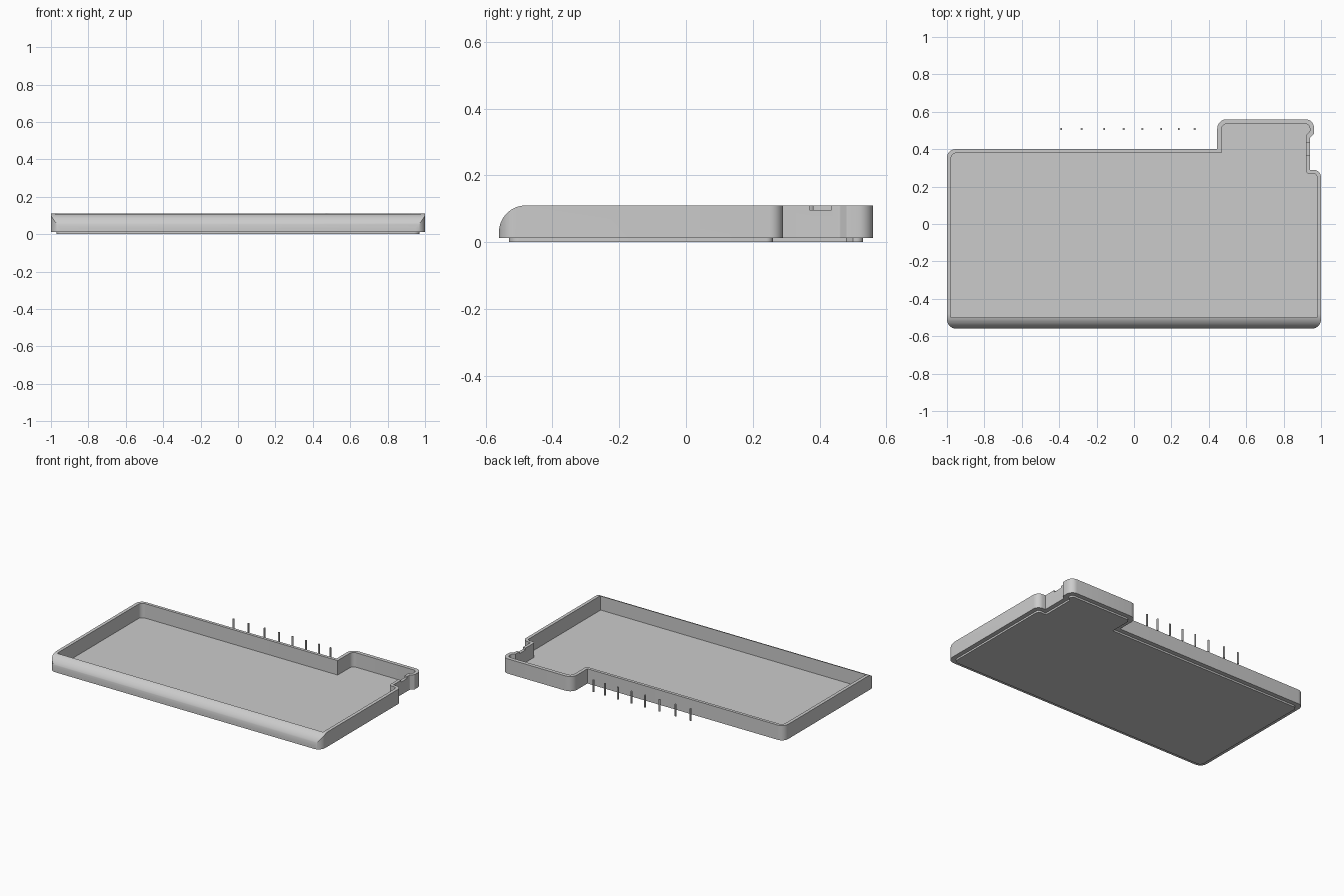
import bpy, bmesh, math
from mathutils import Vector, Matrix

if "Cube" in bpy.data.objects:
    bpy.data.objects.remove(bpy.data.objects["Cube"])

grey = bpy.data.materials.new("plain grey")
grey.diffuse_color = (0.6, 0.6, 0.6, 1)
grey.use_nodes = True
grey.node_tree.nodes["Principled BSDF"].inputs["Base Color"].default_value = grey.diffuse_color


def rounded(corners, steps=8):
    """Turn (x, y, radius) corners into a filleted outline."""
    out = []
    n = len(corners)
    for i, (x, y, r) in enumerate(corners):
        p = Vector((x, y))
        if r == 0:
            out.append(p)
            continue
        a = (Vector(corners[i - 1][:2]) - p).normalized()
        b = (Vector(corners[(i + 1) % n][:2]) - p).normalized()
        half = a.angle(b) / 2
        c = p + (a + b).normalized() * (r / math.sin(half))
        t = r / math.tan(half)
        s, e = p + a * t - c, p + b * t - c
        a0 = math.atan2(s.y, s.x)
        sweep = (math.atan2(e.y, e.x) - a0 + math.pi) % (2 * math.pi) - math.pi
        for k in range(steps + 1):
            w = a0 + sweep * k / steps
            out.append(c + Vector((math.cos(w), math.sin(w))) * r)
    return out


def finish(name, bm):
    bmesh.ops.recalc_face_normals(bm, faces=bm.faces)
    me = bpy.data.meshes.new(name)
    bm.to_mesh(me)
    bm.free()
    me.materials.append(grey)
    ob = bpy.data.objects.new(name, me)
    bpy.context.collection.objects.link(ob)
    return ob


def prism(name, verts, vec):
    """Extrude a closed 3D outline along vec."""
    bm = bmesh.new()
    f = bm.faces.new([bm.verts.new(v) for v in verts])
    new = bmesh.ops.extrude_face_region(bm, geom=[f])["geom"]
    bmesh.ops.translate(bm, vec=vec, verts=[g for g in new if isinstance(g, bmesh.types.BMVert)])
    return finish(name, bm)


def slab(name, corners, z0, z1):
    return prism(name, [(p.x, p.y, z0) for p in rounded(corners)], (0, 0, z1 - z0))


def select(ob):
    bpy.ops.object.select_all(action='DESELECT')
    ob.select_set(True)
    bpy.context.view_layer.objects.active = ob


def boolean(ob, cutter, op):
    m = ob.modifiers.new(op, 'BOOLEAN')
    m.operation, m.solver, m.object = op, 'EXACT', cutter
    select(ob)
    bpy.ops.object.modifier_apply(modifier=m.name)
    bpy.data.objects.remove(cutter)


def smooth(ob):
    select(ob)
    bpy.ops.object.shade_smooth_by_angle(angle=math.radians(30))


# Tray body: outer outline with the raised-back corner and side recess
tray = slab("tray", [
    (-1, -.56, .05), (1, -.56, .05), (1, .29, .04), (.94, .29, 0),
    (.94, .46, .012), (.962, .482, .012), (.962, .56, .045),
    (.445, .56, .05), (.445, .40, 0), (-1, .40, .045)], .012, .11)

# Rounded front edge
side = [(-.56, 0)] + [(-.48 - .08 * math.cos(a), .03 + .08 * math.sin(a))
                      for a in [math.pi / 2 * k / 16 for k in range(17)]]
side[-1] = (-.48, .11)
side += [(-.47, .2), (.7, .2), (.7, 0)]
boolean(tray, prism("front_round", [(-1.2, y, z) for y, z in side], (2.4, 0, 0)), 'INTERSECT')

# Hollow interior
boolean(tray, slab("hollow", [
    (-.978, -.5, 0), (.978, -.5, 0), (.978, .27, .02), (.92, .27, .015),
    (.92, .475, 0), (.94, .495, .01), (.94, .535, .025),
    (.467, .535, .03), (.467, .38, 0), (-.978, .38, .03)], .014, .3), 'DIFFERENCE')

# Shallow slot in the recessed wall
boolean(tray, slab("slot", [(.9, .37, 0), (.96, .37, 0), (.96, .435, 0), (.9, .435, 0)],
                   .097, .2), 'DIFFERENCE')
smooth(tray)

# Inset base plate under the tray
base = slab("base_plate", [
    (-.97, -.53, .03), (.97, -.53, .03), (.97, .26, .02), (.91, .26, 0),
    (.91, .48, 0), (.93, .5, 0), (.93, .53, .02),
    (.477, .53, .025), (.477, .37, 0), (-.97, .37, .025)], 0, .013)
smooth(base)

# Row of loose pins behind the tray
for i, x in enumerate((-.39, -.28, -.16, -.055, .045, .145, .24, .325)):
    bm = bmesh.new()
    bmesh.ops.create_cone(bm, cap_ends=True, segments=12, radius1=.006, radius2=.006,
                          depth=.08, matrix=Matrix.Translation((x, .508, .07)))
    smooth(finish(f"pin_{i + 1}", bm))
